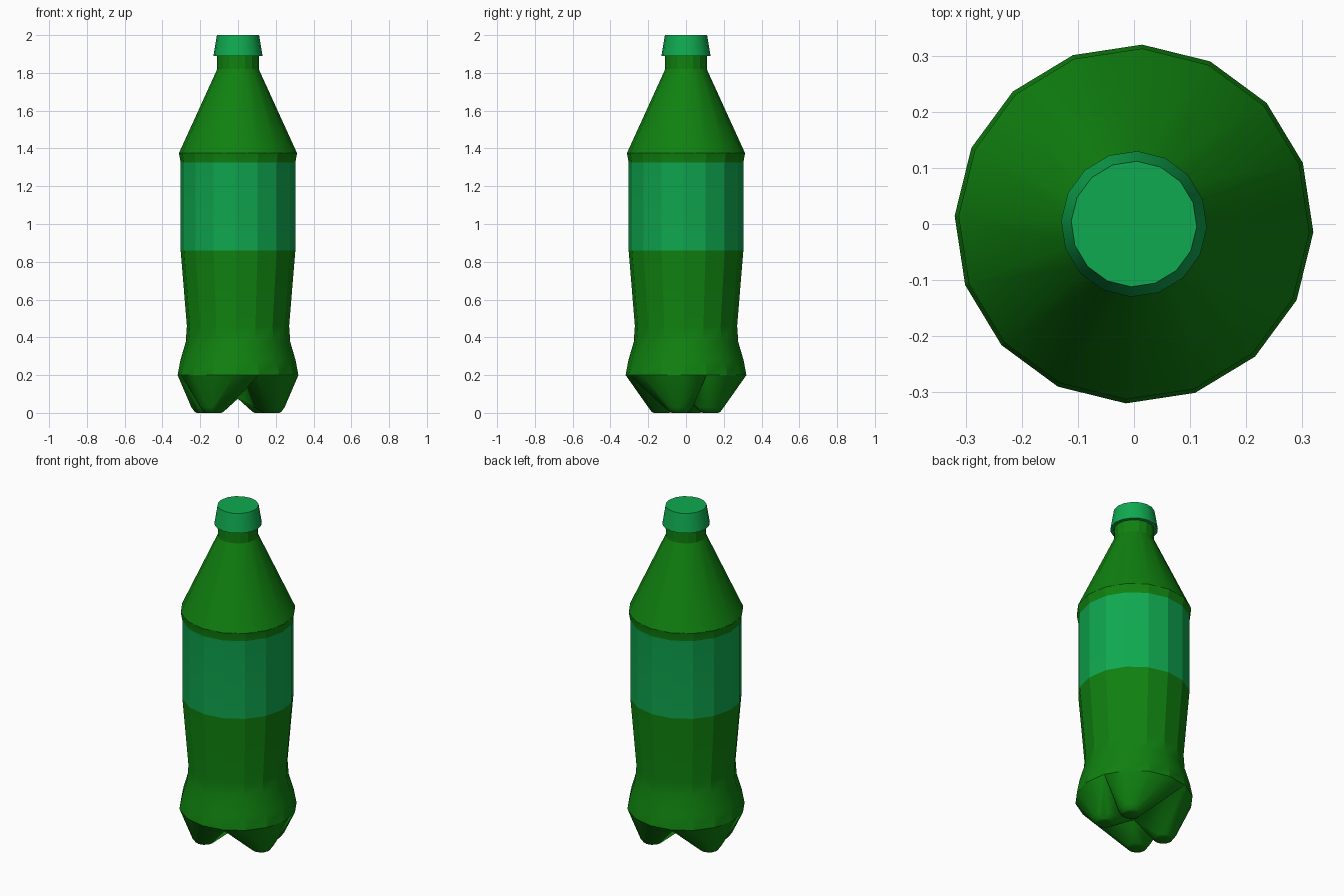
import bpy, bmesh, math

if "Cube" in bpy.data.objects:
    bpy.data.objects.remove(bpy.data.objects["Cube"])

SIDES = 16
OFFSET = math.radians(-2.6)


def material(name, color):
    m = bpy.data.materials.new(name)
    m.diffuse_color = (*color, 1)
    m.use_nodes = True
    m.node_tree.nodes["Principled BSDF"].inputs["Base Color"].default_value = m.diffuse_color
    return m


dark_green = material("bottle green", (0.005, 0.22, 0.005))
light_green = material("label green", (0.005, 0.40, 0.08))


def ring_point(r, z, i, cx=0, cy=0, n=SIDES):
    a = OFFSET + 2 * math.pi * i / n
    return (cx + r * math.cos(a), cy + r * math.sin(a), z)


def finish(name, bm, mats, angle=30):
    bmesh.ops.recalc_face_normals(bm, faces=bm.faces)
    me = bpy.data.meshes.new(name)
    bm.to_mesh(me)
    bm.free()
    for m in mats:
        me.materials.append(m)
    ob = bpy.data.objects.new(name, me)
    bpy.context.collection.objects.link(ob)
    bpy.ops.object.select_all(action='DESELECT')
    ob.select_set(True)
    bpy.context.view_layer.objects.active = ob
    bpy.ops.object.shade_smooth_by_angle(angle=math.radians(angle))
    return ob


def lathe(name, profile, mats, rule=lambda z: 0, cap_bottom=True, angle=30):
    bm = bmesh.new()
    rings = [[bm.verts.new(ring_point(r, z, i)) for i in range(SIDES)] for r, z in profile]
    for a, b in zip(rings, rings[1:]):
        for i in range(SIDES):
            j = (i + 1) % SIDES
            f = bm.faces.new((a[i], a[j], b[j], b[i]))
            f.material_index = rule(f.calc_center_median().z)
    bm.faces.new(rings[-1])
    if cap_bottom:
        bm.faces.new(rings[0])
    return finish(name, bm, mats, angle)


# Body with the label band coloured by height
lathe("bottle_body",
      [(0.32, 0.2), (0.305, 0.28), (0.277, 0.375), (0.271, 0.46), (0.304, 0.86),
       (0.304, 1.325), (0.313, 1.375), (0.11, 1.82), (0.11, 1.9)],
      [dark_green, light_green], lambda z: 1 if 0.86 < z < 1.325 else 0,
      cap_bottom=False, angle=22)

# Screw cap
lathe("cap", [(0.13, 1.89), (0.112, 2.0)], [light_green])

# Four moulded feet: each joins a quarter of the hip ring to a small round pad
feet = [(0.13, 0.13, 1), (-0.177, 0.035, 5), (-0.13, -0.13, 9), (0.177, -0.035, 13)]
for k, (cx, cy, start) in enumerate(feet):
    bm = bmesh.new()
    pts = [ring_point(0.32, 0.2, start + i) for i in range(5)]
    pts += [(0, 0, 0.2), (0, 0, 0.075)]
    for r, z in ((0.07, 0.03), (0.052, 0.005), (0.04, 0.0)):
        pts += [ring_point(r, z, i, cx, cy, 12) for i in range(12)]
    for p in pts:
        bm.verts.new(p)
    res = bmesh.ops.convex_hull(bm, input=bm.verts)
    loose = [v for v in bm.verts if not v.link_faces]
    bmesh.ops.delete(bm, geom=loose, context='VERTS')
    finish(f"foot_{k + 1}", bm, [dark_green], 40)
